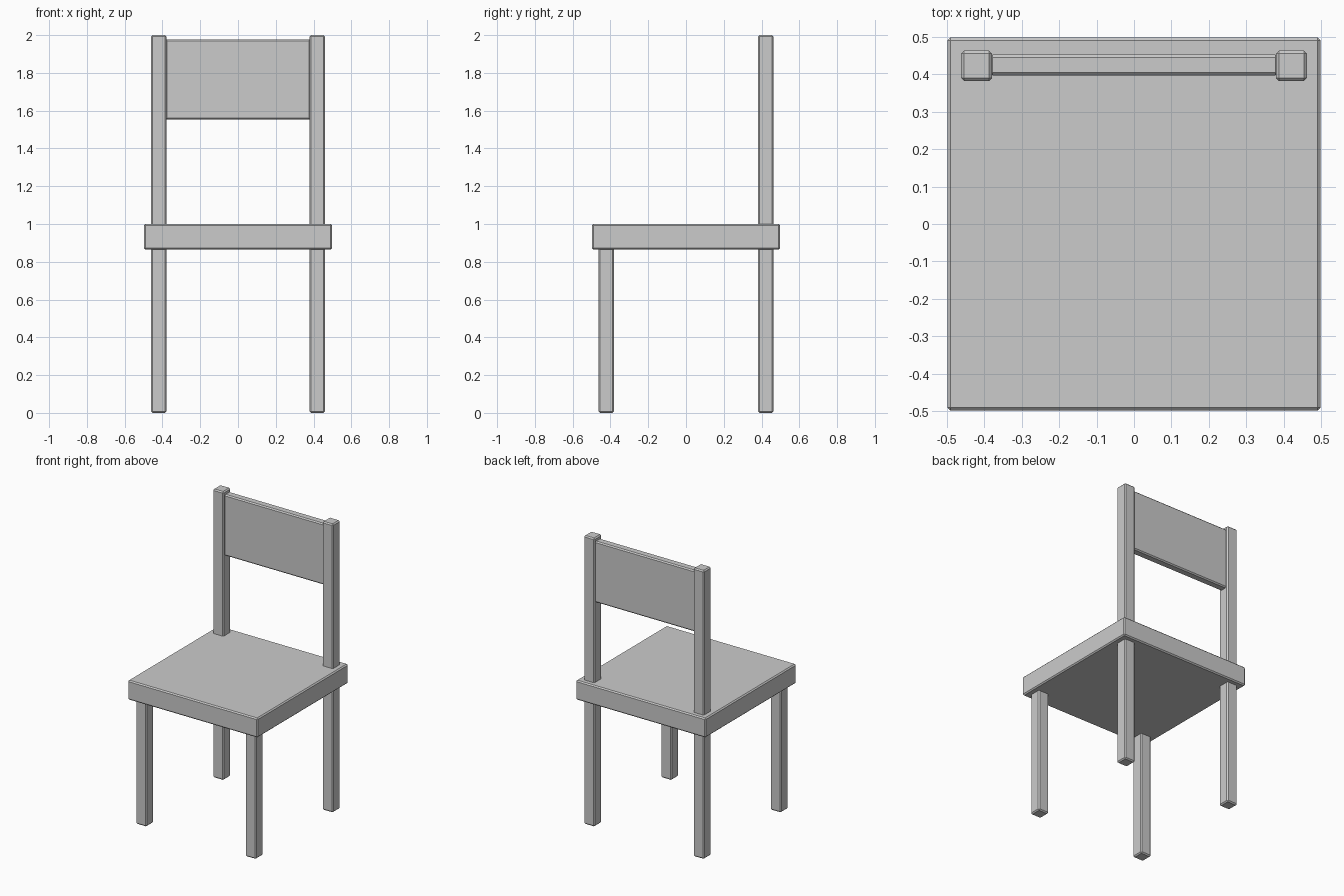
import bpy

if "Cube" in bpy.data.objects:
    bpy.data.objects.remove(bpy.data.objects["Cube"])

BEVEL = 0.008


def box(name, x, y, z):
    """Chamfered box from (min, max) ranges on each axis."""
    ranges = (x, y, z)
    bpy.ops.mesh.primitive_cube_add(size=1, location=[(a + b) / 2 for a, b in ranges])
    ob = bpy.context.object
    ob.name = name
    ob.scale = [b - a for a, b in ranges]
    bpy.ops.object.transform_apply(location=False, rotation=False, scale=True)
    mod = ob.modifiers.new("Chamfer", 'BEVEL')
    mod.width = BEVEL
    mod.segments = 1
    return ob


# Seat slab
box("seat", (-0.498, 0.498), (-0.498, 0.498), (0.865, 1.0))

# Front legs stop inside the seat, back legs run up as back posts
for side, sx in (("left", -0.42), ("right", 0.42)):
    x = (sx - 0.041, sx + 0.041)
    box(f"front_leg_{side}", x, (-0.463, -0.381), (0, 0.885))
    box(f"back_leg_{side}", x, (0.381, 0.463), (0, 2.0))

# Backrest panel between the posts
box("backrest", (-0.385, 0.385), (0.396, 0.452), (1.553, 1.977))
